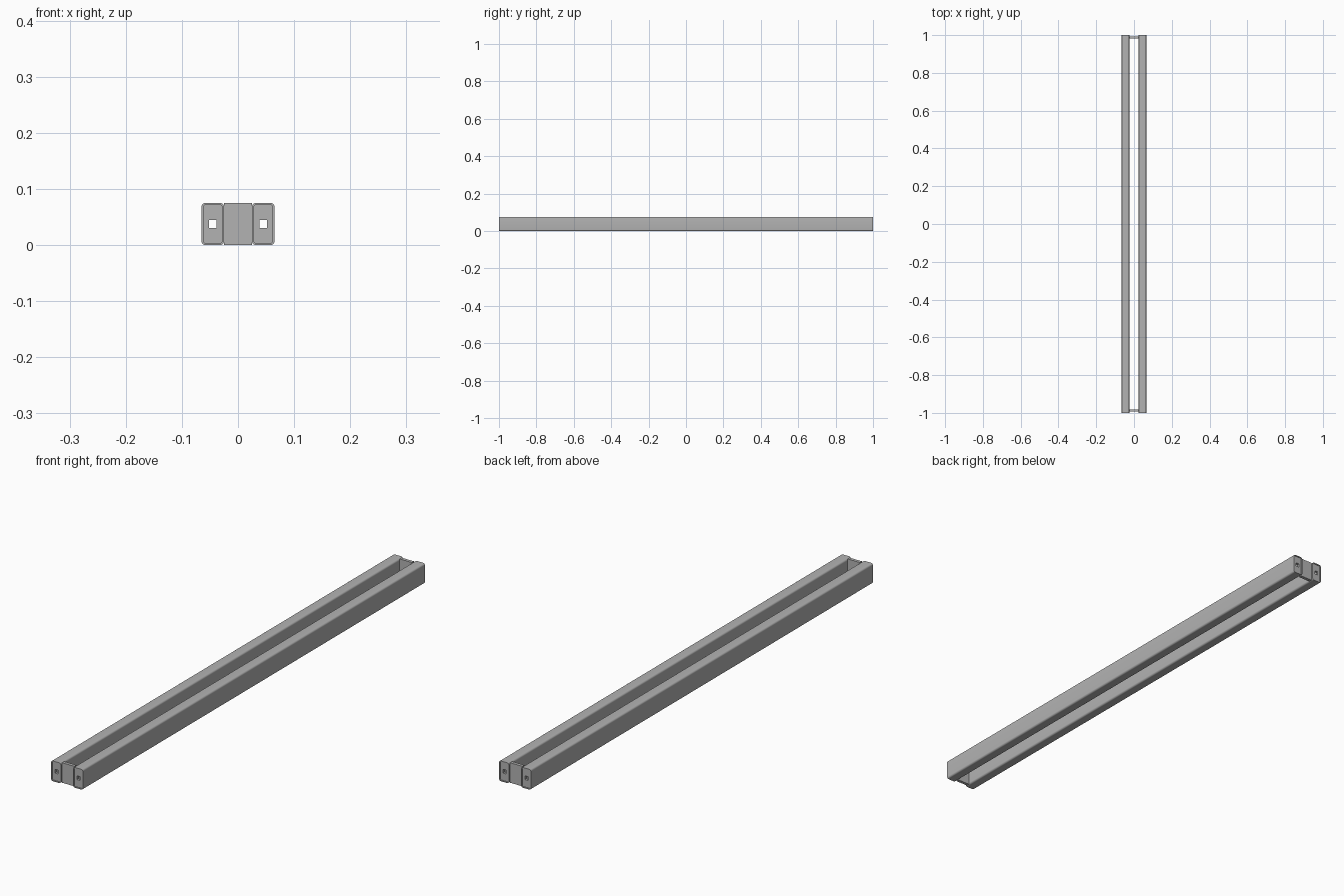
import bpy
import bmesh
import math

if "Cube" in bpy.data.objects:
    bpy.data.objects.remove(bpy.data.objects["Cube"], do_unlink=True)

# Proportions
HALF_LENGTH = 1.0
HEIGHT = 0.075
MID_Z = HEIGHT / 2
TUBE_WIDTH = 0.04
TUBE_X = 0.045
WALL = 0.0035
RADIUS = 0.007
HOLE = 0.014

steel = bpy.data.materials.new("grey steel")
steel.use_nodes = True
steel.diffuse_color = (0.45, 0.45, 0.45, 1)
steel.node_tree.nodes["Principled BSDF"].inputs["Base Color"].default_value = steel.diffuse_color


def rounded_rectangle(width, height, radius, steps=6):
    """Outline in x and z around the origin, always the same point count."""
    points = []
    for corner, (sx, sz) in enumerate(((1, 1), (-1, 1), (-1, -1), (1, -1))):
        for i in range(steps + 1):
            angle = math.pi / 2 * (corner + i / steps)
            points.append((sx * (width / 2 - radius) + radius * math.cos(angle),
                           sz * (height / 2 - radius) + radius * math.sin(angle)))
    return points


def hollow_bar(name, outer, inner, x, y0, y1):
    """Extrude the ring between two outlines along y."""
    bm = bmesh.new()
    loops = [[bm.verts.new((x + px, y, MID_Z + pz)) for px, pz in outline]
             for outline, y in ((outer, y0), (outer, y1), (inner, y1), (inner, y0))]
    for k in range(4):
        a, b = loops[k], loops[(k + 1) % 4]
        for i in range(len(a)):
            j = (i + 1) % len(a)
            bm.faces.new((a[i], a[j], b[j], b[i]))
    bmesh.ops.remove_doubles(bm, verts=bm.verts, dist=1e-6)
    bmesh.ops.recalc_face_normals(bm, faces=bm.faces)
    return finish(name, bm)


def block(name, size, centre):
    bm = bmesh.new()
    bmesh.ops.create_cube(bm, size=1)
    bmesh.ops.scale(bm, vec=size, verts=bm.verts)
    bmesh.ops.translate(bm, vec=centre, verts=bm.verts)
    return finish(name, bm)


def finish(name, bm):
    mesh = bpy.data.meshes.new(name)
    bm.to_mesh(mesh)
    bm.free()
    mesh.materials.append(steel)
    obj = bpy.data.objects.new(name, mesh)
    bpy.context.collection.objects.link(obj)
    bpy.ops.object.select_all(action="DESELECT")
    obj.select_set(True)
    bpy.context.view_layer.objects.active = obj
    bpy.ops.object.shade_smooth_by_angle(angle=math.radians(30))
    return obj


outer = rounded_rectangle(TUBE_WIDTH, HEIGHT, RADIUS)
inner = rounded_rectangle(TUBE_WIDTH - 2 * WALL, HEIGHT - 2 * WALL, RADIUS - WALL)
hole = rounded_rectangle(HOLE, HOLE, 0)

# Two long tubes, each closed by slightly recessed caps with a square hole
for side, x in (("left", TUBE_X), ("right", -TUBE_X)):
    hollow_bar(f"{side}_tube", outer, inner, x, -HALF_LENGTH, HALF_LENGTH)
    for end, sign in (("front", -1), ("back", 1)):
        hollow_bar(f"{side}_{end}_cap", inner, hole, x, sign * 0.987, sign * 0.997)

# Spacer plates joining the tubes at both ends
for end, sign in (("front", -1), ("back", 1)):
    block(f"{end}_spacer", (2 * TUBE_X - TUBE_WIDTH, 0.012, HEIGHT - 0.001),
          (0, sign * 0.987, MID_Z))
